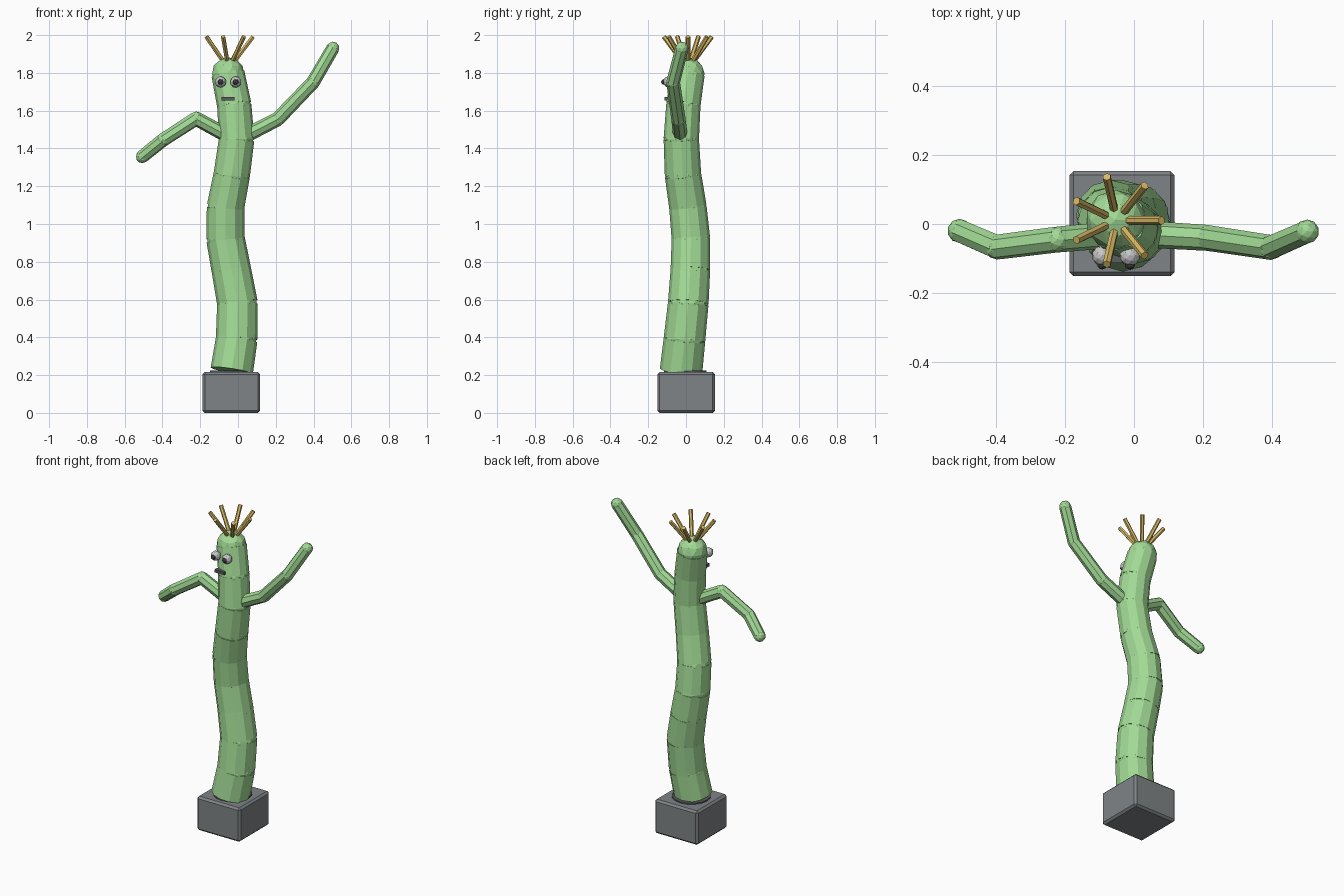
import bpy, bmesh, math
from mathutils import Vector, Matrix

cube = bpy.data.objects.get("Cube")
if cube:
    bpy.data.objects.remove(cube, do_unlink=True)


def material(name, r, g, b):
    m = bpy.data.materials.new(name)
    m.use_nodes = True
    m.diffuse_color = (r, g, b, 1)
    bsdf = next(n for n in m.node_tree.nodes if n.type == 'BSDF_PRINCIPLED')
    bsdf.inputs["Base Color"].default_value = (r, g, b, 1)
    return m


green = material("tube green", 0.36, 0.7, 0.3)
grey = material("box grey", 0.21, 0.23, 0.24)
dark = material("dark grey", 0.11, 0.11, 0.12)
gold = material("straw gold", 0.68, 0.49, 0.13)
white = material("eye grey white", 0.58, 0.58, 0.58)
black = material("pupil dark", 0.05, 0.05, 0.055)


def finish(bm, name, mat):
    mesh = bpy.data.meshes.new(name)
    bm.to_mesh(mesh)
    bm.free()
    mesh.materials.append(mat)
    obj = bpy.data.objects.new(name, mesh)
    bpy.context.collection.objects.link(obj)
    return obj


def add_segment(bm, a, b, r1, r2, sides):
    """Tapered cylinder from a to b."""
    a, b = Vector(a), Vector(b)
    d = b - a
    turn = Vector((0, 0, 1)).rotation_difference(d).to_matrix().to_4x4()
    bmesh.ops.create_cone(bm, cap_ends=True, segments=sides, radius1=r1,
                          radius2=r2, depth=d.length,
                          matrix=Matrix.Translation((a + b) / 2) @ turn)


def add_ball(bm, p, r):
    bmesh.ops.create_icosphere(bm, subdivisions=2, radius=r,
                               matrix=Matrix.Translation(p))


def jointed_tube(name, points, r_start, r_end, sides):
    """Chain of tapered segments with a ball at each joint and at the tip."""
    bm = bmesh.new()
    n = len(points) - 1
    radii = [r_start + (r_end - r_start) * i / n for i in range(n + 1)]
    for i in range(n):
        add_segment(bm, points[i], points[i + 1], radii[i], radii[i + 1], sides)
        add_ball(bm, points[i + 1], radii[i + 1])
    return finish(bm, name, green)


def box(name, center, size, mat, bevel=0):
    bm = bmesh.new()
    bmesh.ops.create_cube(bm, size=1, matrix=Matrix.Translation(center)
                          @ Matrix.Diagonal((*size, 1)))
    if bevel:
        bmesh.ops.bevel(bm, geom=bm.edges[:], offset=bevel, segments=1,
                        affect='EDGES')
    return finish(bm, name, mat)


def ball(name, center, r, mat):
    bm = bmesh.new()
    add_ball(bm, center, r)
    return finish(bm, name, mat)


# Blower box and its outlet collar
box("blower_box", (-0.035, 0.001, 0.108), (0.305, 0.305, 0.216), grey, 0.012)
bm = bmesh.new()
add_segment(bm, (-0.035, -0.004, 0.2), (-0.035, -0.004, 0.224), 0.113, 0.113, 16)
finish(bm, "outlet_collar", dark)

# Swaying body, closed by a domed head
jointed_tube("body", [
    (-0.033, -0.026, 0.223), (-0.007, -0.008, 0.39), (-0.003, 0.012, 0.58),
    (-0.035, 0.023, 0.755), (-0.066, 0.026, 0.92), (-0.066, 0.010, 1.09),
    (-0.033, -0.016, 1.26), (-0.007, -0.025, 1.45), (-0.020, -0.014, 1.63),
    (-0.053, 0.011, 1.795)], 0.113, 0.088, 12)

# Arms
jointed_tube("left_arm", [(0.04, -0.03, 1.468), (0.21, -0.04, 1.555),
                          (0.397, -0.068, 1.75), (0.502, -0.022, 1.93)],
             0.039, 0.035, 8)
jointed_tube("right_arm", [(-0.05, -0.03, 1.465), (-0.222, -0.045, 1.558),
                           (-0.397, -0.067, 1.445), (-0.506, -0.02, 1.357)],
             0.039, 0.035, 8)

# Hair: a ring of seven splayed sticks
bm = bmesh.new()
for i in range(7):
    a = math.tau * i / 7
    out = Vector((math.cos(a), math.sin(a), 0))
    root = Vector((-0.05, 0.01, 0))
    add_segment(bm, root + out * 0.015 + Vector((0, 0, 1.84)),
                root + out * 0.13 + Vector((0, 0, 1.992)), 0.0125, 0.0125, 6)
finish(bm, "hair", gold)

# Face
for side, x in (("left", -0.012), ("right", -0.092)):
    ball(side + "_eye", (x, -0.092, 1.752), 0.03, white)
    ball(side + "_pupil", (x, -0.117, 1.752), 0.015, black)
box("mouth", (-0.053, -0.098, 1.664), (0.068, 0.03, 0.018), dark)
